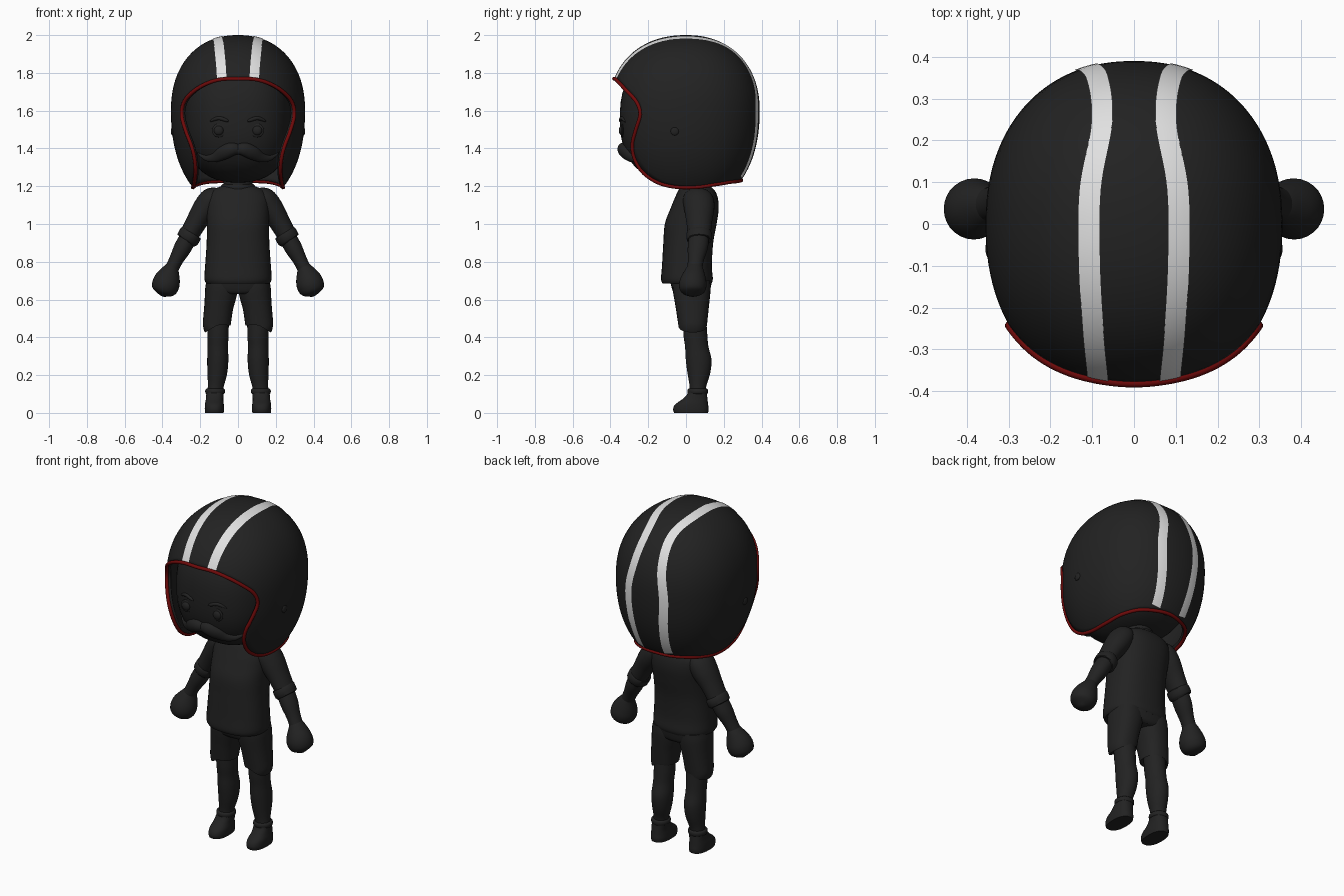
import bpy, bmesh, math
from mathutils import Vector

if "Cube" in bpy.data.objects:
    bpy.data.objects.remove(bpy.data.objects["Cube"])


def material(name, rgb):
    m = bpy.data.materials.new(name)
    m.diffuse_color = (*rgb, 1)
    m.use_nodes = True
    m.node_tree.nodes["Principled BSDF"].inputs["Base Color"].default_value = m.diffuse_color
    return m


DARK = material("charcoal", (0.016, 0.016, 0.016))
RED = material("dark red", (0.16, 0.003, 0.003))
WHITE = material("stripe white", (0.75, 0.75, 0.75))


def finish(name, bm, mat, angle=40):
    bmesh.ops.recalc_face_normals(bm, faces=bm.faces)
    me = bpy.data.meshes.new(name)
    bm.to_mesh(me)
    bm.free()
    me.materials.append(mat)
    me.shade_smooth()
    me.set_sharp_from_angle(angle=math.radians(angle))
    ob = bpy.data.objects.new(name, me)
    bpy.context.collection.objects.link(ob)
    return ob


def spline(pts, steps, closed=False):
    """Catmull-Rom interpolation of equal-length tuples."""
    n, out = len(pts), []
    get = (lambda i: pts[i % n]) if closed else (lambda i: pts[min(max(i, 0), n - 1)])
    for i in range(n if closed else n - 1):
        quad = list(zip(get(i - 1), get(i), get(i + 1), get(i + 2)))
        for s in range(steps):
            t = s / steps
            out.append(tuple(0.5 * (2 * b + (c - a) * t + (2 * a - 5 * b + 4 * c - d) * t * t
                                    + (3 * b - a - 3 * c + d) * t ** 3) for a, b, c, d in quad))
    if not closed:
        out.append(pts[-1])
    return out


def grid_faces(bm, rows, closed):
    for a, b in zip(rows, rows[1:]):
        n = len(a)
        for j in range(n if closed else n - 1):
            k = (j + 1) % n
            bm.faces.new((a[j], a[k], b[k], b[j]))


def loft(name, sections, mat=DARK, p=2.0, n=28, steps=5):
    """Rounded body through (x, y, z, radius_u, radius_y) sections."""
    secs = spline(sections, steps)
    bm, rows = bmesh.new(), []
    for i, (x, y, z, ru, rv) in enumerate(secs):
        a, b = secs[max(i - 1, 0)], secs[min(i + 1, len(secs) - 1)]
        t = Vector((b[0] - a[0], 0, b[2] - a[2])).normalized()
        u = Vector((0, 1, 0)).cross(t)
        row = []
        for j in range(n):
            c, s = math.cos(2 * math.pi * j / n), math.sin(2 * math.pi * j / n)
            cu = math.copysign(abs(c) ** (2 / p), c) * max(ru, 0.001)
            sv = math.copysign(abs(s) ** (2 / p), s) * max(rv, 0.001)
            row.append(bm.verts.new(Vector((x, y, z)) + u * cu + Vector((0, sv, 0))))
        rows.append(row)
    grid_faces(bm, rows, True)
    bm.faces.new(rows[0])
    bm.faces.new(rows[-1])
    return finish(name, bm, mat)


def pair(name, sections, **kw):
    for side, s in (("left", 1), ("right", -1)):
        loft(f"{side}_{name}", [(s * q[0], *q[1:]) for q in sections], **kw)


def ball(name, loc, radii, mat=DARK, warp=None, seg=32):
    bm = bmesh.new()
    bmesh.ops.create_uvsphere(bm, u_segments=seg, v_segments=seg // 2, radius=1)
    for v in bm.verts:
        q = warp(v.co) if warp else v.co
        v.co = Vector(loc) + Vector((q.x * radii[0], q.y * radii[1], q.z * radii[2]))
    return finish(name, bm, mat)


# ---- helmet: superellipsoid shell spread from a rear pole to a shaped rim ----
C, K, A = Vector((0, 0, 1.6)), 2.2, 0.355


def yz_term(y, z):
    return abs(y / (0.41 if y < 0 else 0.39)) ** K + abs(z / (0.4 if z > 0 else 0.52)) ** K


def on_shell(d, off=0.0):
    f = abs(d.x / A) ** K + yz_term(d.y, d.z)
    return C + d * f ** (-1 / K) + d.normalized() * off


half = [(0, -.385, 1.77), (.09, -.378, 1.768), (.17, -.355, 1.745), (.24, -.31, 1.70),
        (.287, -.262, 1.645), (.298, -.242, 1.58), (.275, -.262, 1.5), (.25, -.285, 1.42),
        (.24, -.285, 1.34), (.235, -.245, 1.265), (.23, -.16, 1.225), (.23, -.07, 1.21),
        (.225, .05, 1.215), (.2, .15, 1.235), (.13, .23, 1.255), (0, .27, 1.26)]
rim = spline(half + [(-x, y, z) for x, y, z in half[-2:0:-1]], 5, closed=True)
rim = [on_shell(Vector(q) - C) for q in rim]

bm = bmesh.new()
pole = Vector((0, 0.7, 0.7)).normalized()
rows = [[bm.verts.new(on_shell(pole.slerp((q - C).normalized(), i / 32))) for q in rim]
        for i in range(1, 33)]
grid_faces(bm, rows, True)
tip = bm.verts.new(on_shell(pole))
for j, v in enumerate(rows[0]):
    bm.faces.new((tip, rows[0][(j + 1) % len(rim)], v))
shell = finish("helmet_shell", bm, DARK)
for f in shell.data.polygons:                       # make sure normals face out
    if f.index == 0 and f.normal.dot(f.center - C) < 0:
        shell.data.flip_normals()
sol = shell.modifiers.new("thickness", 'SOLIDIFY')
sol.thickness, sol.offset = 0.022, -1

# red edge trim
cu = bpy.data.curves.new("helmet_trim", 'CURVE')
cu.dimensions, cu.bevel_depth, cu.bevel_resolution = '3D', 0.010, 3
sp = cu.splines.new('POLY')
sp.points.add(len(rim) - 1)
for pt, q in zip(sp.points, rim):
    pt.co = (*q, 1)
sp.use_cyclic_u = True
cu.materials.append(RED)
bpy.context.collection.objects.link(bpy.data.objects.new("helmet_trim", cu))

# twin stripes, front rim to rear rim, swaying in x
centres = [c[0] for c in spline([(.086,), (.097,), (.106,), (.104,), (.076,), (.088,), (.115,),
                                 (.105,), (.09,)], 8)]
start, end = math.atan2(-.375, .178), math.atan2(.27, -.325)
for side, s in (("left", 1), ("right", -1)):
    bm, rows = bmesh.new(), []
    for i, cx in enumerate(centres):
        a = start + (end - start) * i / (len(centres) - 1)
        dy, dz = math.sin(a), math.cos(a)
        row = []
        for w in (-.025, -.012, 0, .012, .025):
            x = s * (cx + w)
            r = ((1 - abs(x / A) ** K) / yz_term(dy, dz)) ** (1 / K)
            row.append(bm.verts.new(on_shell(Vector((x, r * dy, r * dz)), 0.003)))
        rows.append(row)
    grid_faces(bm, rows, False)
    finish(f"{side}_helmet_stripe", bm, WHITE)

# side rivets, rear goggle strap and its stud
for side, s in (("left", 1), ("right", -1)):
    ball(f"{side}_helmet_rivet", on_shell(Vector((s * .35, -.06, -.11))), (.008, .022, .022), seg=16)
loft("rear_strap", [(0, .268, 1.24, .018, .012), (0, .285, 1.265, .022, .014),
                    (0, .305, 1.295, .02, .012), (0, .315, 1.31, .012, .008)])
ball("rear_stud", (0, .308, 1.285), (.013, .01, .013), WHITE, seg=16)

# ---- head and face ----
HK, HC, HR = 2.5, Vector((0, -.02, 1.56)), (.285, .33, .34)


def box_round(v):
    return v * sum(abs(c) ** HK for c in v) ** (-1 / HK)


def face_y(x, z):
    f = 1 - abs(x / HR[0]) ** HK - abs((z - HC.z) / HR[2]) ** HK
    return HC.y - HR[1] * max(f, 0) ** (1 / HK)


def on_face(pts, off=0.0):
    return [(x, face_y(x, z) - off, z, ru, rv) for x, z, ru, rv in pts]


ball("head", HC, (.285, .33, .31 + .03), warp=box_round, seg=48)
for side, s in (("left", 1), ("right", -1)):
    y = face_y(.102, 1.495)
    ball(f"{side}_eye_socket", (s * .102, y, 1.495), (.036, .007, .036))
    ball(f"{side}_eye", (s * .102, y - .004, 1.495), (.025, .014, .025))
pair("eyebrow", on_face([(.05, 1.543, .003, .004), (.065, 1.55, .009, .009), (.1, 1.56, .01, .01),
                         (.13, 1.552, .008, .008), (.15, 1.54, .002, .003)]))
pair("moustache", on_face([(-.005, 1.395, .025, .02), (.035, 1.395, .036, .03),
                           (.08, 1.375, .036, .028), (.125, 1.352, .025, .02),
                           (.17, 1.35, .015, .013), (.215, 1.375, .003, .004)], .006))

# ---- torso ----
loft("neck", [(0, .05, 1.12, .085, .08), (0, .04, 1.2, .078, .075), (0, .03, 1.3, .078, .075)])
loft("collar", [(0, .05, 1.175, .092, .086), (0, .046, 1.2, .09, .084), (0, .045, 1.212, .08, .078)])
loft("shirt", [(0, .005, .685, .168, .13), (0, .005, .71, .178, .137), (0, .005, .78, .174, .132),
               (0, .012, .9, .166, .132), (0, .025, 1.0, .165, .137), (0, .045, 1.08, .168, .128),
               (0, .055, 1.14, .166, .113), (0, .055, 1.18, .135, .095), (0, .05, 1.205, .075, .07)],
     p=2.4, n=36)

# ---- arms ----
pair("sleeve", [(.09, .06, 1.165, .03, .05), (.135, .065, 1.135, .062, .08), (.175, .07, 1.08, .066, .08),
                (.22, .07, 1.01, .056, .068), (.265, .07, .93, .05, .06)])
pair("sleeve_cuff", [(.247, .07, .955, .052, .06), (.25, .07, .95, .06, .067),
                     (.268, .07, .917, .06, .066), (.271, .07, .912, .05, .058)], steps=2)
pair("forearm", [(.262, .068, .93, .046, .054), (.295, .062, .87, .046, .053),
                 (.33, .052, .805, .037, .042), (.365, .042, .735, .036, .04)])
pair("fist", [(.335, .05, .79, .025, .03), (.352, .045, .76, .043, .047), (.37, .038, .715, .066, .066),
              (.384, .036, .675, .072, .073), (.395, .036, .64, .058, .06), (.403, .036, .618, .01, .015)])

# ---- legs ----
loft("shorts_hips", [(0, .028, .63, .1, .085), (0, .028, .65, .165, .1), (0, .025, .72, .165, .115)], p=2.5)
pair("shorts_leg", [(.112, .035, .462, .072, .075), (.112, .035, .475, .074, .077),
                    (.102, .033, .56, .077, .088), (.088, .03, .65, .086, .1),
                    (.085, .028, .7, .082, .1)], p=2.3)
pair("leg", [(.122, .06, .09, .042, .042), (.118, .063, .14, .042, .044), (.11, .068, .21, .052, .06),
             (.107, .067, .28, .056, .068), (.107, .057, .35, .054, .062), (.106, .05, .41, .056, .063),
             (.106, .045, .5, .058, .062)])
pair("boot", [(.125, .027, 0, .049, .09), (.125, .026, .02, .051, .094), (.125, .03, .045, .05, .087),
              (.124, .047, .072, .046, .067), (.122, .059, .1, .046, .052), (.121, .062, .122, .048, .05)],
     p=2.4)
pair("boot_top", [(.121, .062, .1, .046, .05), (.121, .062, .106, .052, .054),
                  (.121, .062, .122, .052, .054), (.121, .062, .128, .046, .048)], steps=2)
